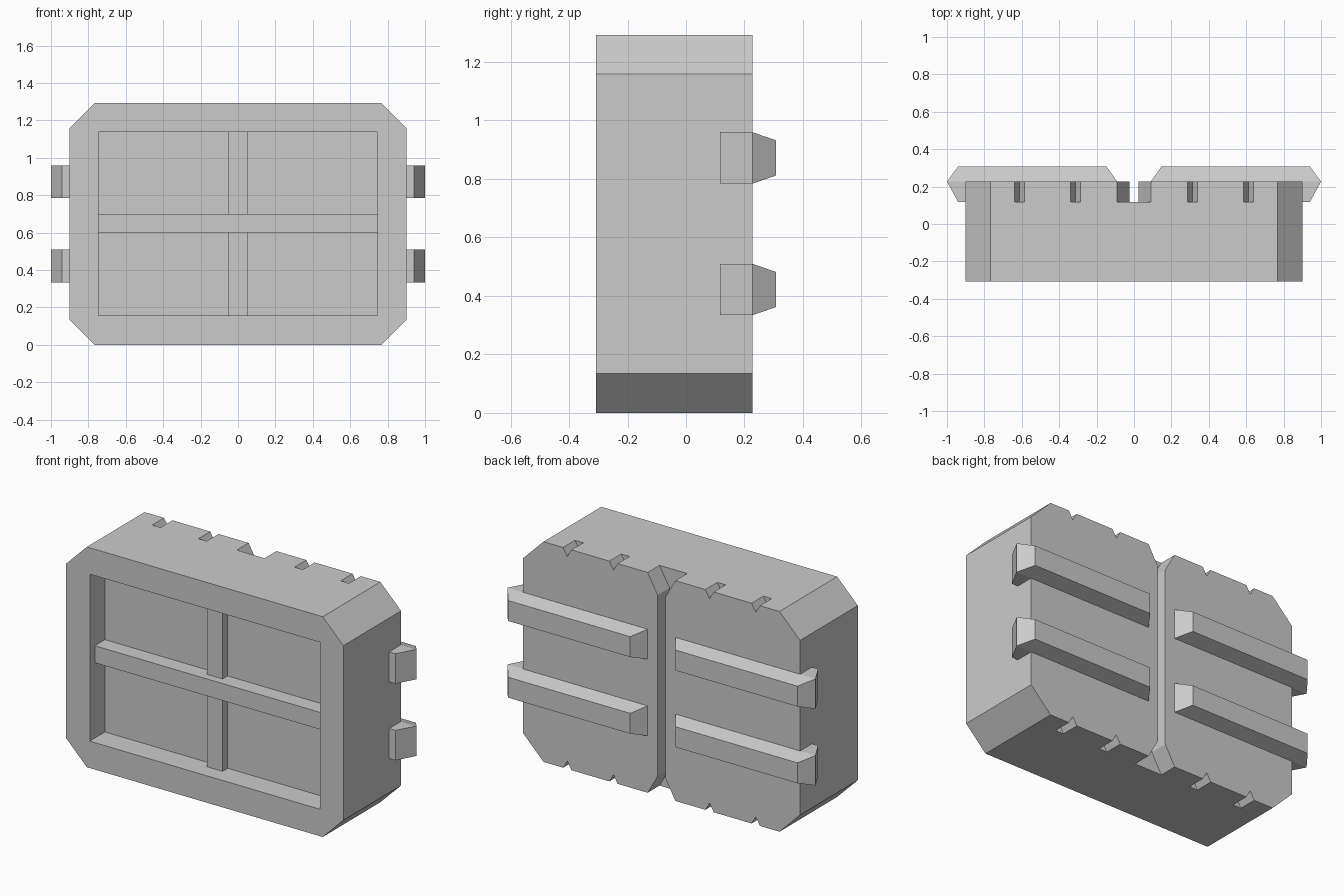
import bpy, bmesh

if "Cube" in bpy.data.objects:
    bpy.data.objects.remove(bpy.data.objects["Cube"])

H = 1.293                      # total height
Y0, Y1, YS = -0.308, 0.227, 0.117   # front, back, and notch/rail shoulder depth


def obj_from_bm(name, bm):
    bmesh.ops.recalc_face_normals(bm, faces=bm.faces)
    me = bpy.data.meshes.new(name)
    bm.to_mesh(me)
    bm.free()
    ob = bpy.data.objects.new(name, me)
    bpy.context.collection.objects.link(ob)
    return ob


def prism(name, outline, y0, y1):
    """Extrude an x-z outline along y."""
    bm = bmesh.new()
    face = bm.faces.new([bm.verts.new((x, y0, z)) for x, z in outline])
    ext = bmesh.ops.extrude_face_region(bm, geom=[face])
    verts = [g for g in ext["geom"] if isinstance(g, bmesh.types.BMVert)]
    bmesh.ops.translate(bm, verts=verts, vec=(0, y1 - y0, 0))
    return obj_from_bm(name, bm)


def box(name, x0, x1, y0, y1, z0, z1):
    return prism(name, [(x0, z0), (x1, z0), (x1, z1), (x0, z1)], y0, y1)


def cut(target, cutter):
    cutter.hide_render = True
    mod = target.modifiers.new("cut", 'BOOLEAN')
    mod.operation = 'DIFFERENCE'
    mod.solver = 'EXACT'
    mod.object = cutter
    bpy.context.view_layer.objects.active = target
    bpy.ops.object.modifier_apply(modifier=mod.name)
    bpy.data.objects.remove(cutter, do_unlink=True)


# Chamfered body
c = 0.134
body = prism("body", [(-0.9 + c, 0), (0.9 - c, 0), (0.9, c), (0.9, H - c),
                      (0.9 - c, H), (-0.9 + c, H), (-0.9, H - c), (-0.9, c)], Y0, Y1)

# Front recess
cut(body, box("recess_cutter", -0.747, 0.747, Y0 - 0.1, -0.167, 0.158, 1.138))

# Central back groove, flared at top and bottom
half = [(0.09, -0.1), (0.09, 0), (0.025, 0.115), (0.025, H - 0.115), (0.09, H), (0.09, H + 0.1)]
cut(body, prism("groove_cutter", half + [(-x, z) for x, z in reversed(half)], YS, Y1 + 0.1))

# Small V notches along the top and bottom back edges
w, d = 0.027, 0.046
for cx in (-0.612, -0.312, 0.312, 0.612):
    for edge, s in ((0, 1), (H, -1)):
        pts = [(cx - 2 * w, edge - s * d), (cx + 2 * w, edge - s * d), (cx, edge + s * d)]
        cut(body, prism("notch_cutter", pts, YS, Y1 + 0.1))

# Crossed bars inside the recess
box("horizontal_bar", -0.76, 0.76, -0.261, -0.15, 0.6, 0.7)
box("lower_vertical_bar", -0.05, 0.05, -0.214, -0.15, 0.15, 0.61)
box("upper_vertical_bar", -0.05, 0.05, -0.214, -0.15, 0.69, 1.145)


def rail(name, side, zc):
    """Bevelled back rail that hooks round the side of the body."""
    profile = [(0.09, Y1), (0.147, 0.308), (0.94, 0.308), (1.0, Y1),
               (0.94, YS), (0.89, YS), (0.89, Y1 - 0.01), (0.09, Y1 - 0.01)]
    bm = bmesh.new()
    rings = []
    for s in (-1, 1):
        rings.append([bm.verts.new((side * x, y, zc + s * (0.06 if y > 0.3 else 0.088)))
                      for x, y in profile])
    n = len(profile)
    for i in range(n):
        j = (i + 1) % n
        bm.faces.new((rings[0][i], rings[0][j], rings[1][j], rings[1][i]))
    # Each cap: sloped outer strip, thin root strip, and side hook
    for r in rings:
        bm.faces.new((r[0], r[1], r[2], r[3]))
        bm.faces.new((r[0], r[3], r[4], r[5], r[6], r[7]))
    return obj_from_bm(name, bm)


for side, label in ((-1, "left"), (1, "right")):
    for zc, level in ((0.422, "lower"), (0.872, "upper")):
        rail(f"{label}_{level}_rail", side, zc)
